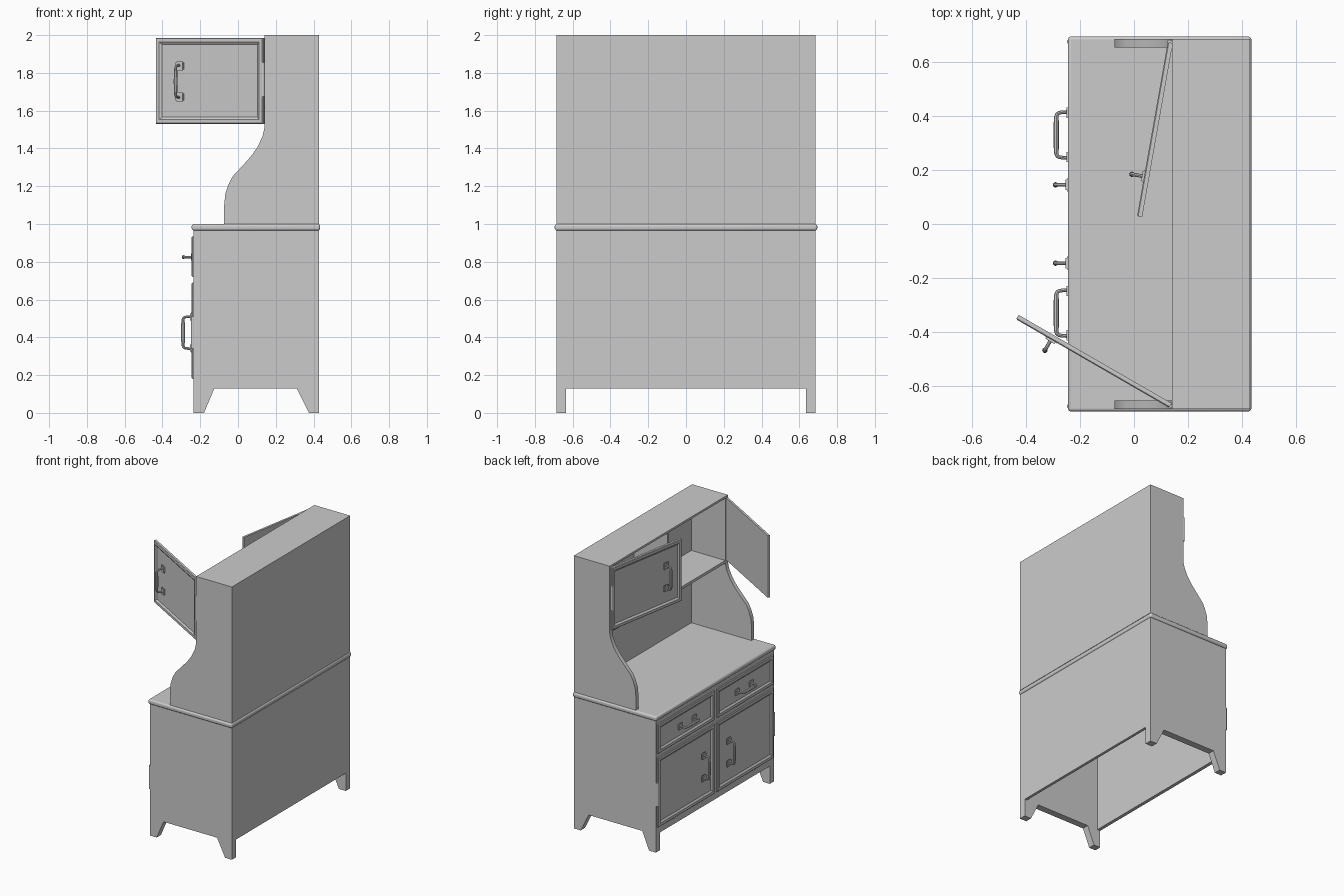
import bpy, bmesh, math
from mathutils import Matrix, Vector

if "Cube" in bpy.data.objects:
    bpy.data.objects.remove(bpy.data.objects["Cube"])


def finish(name, bm, bevel=0.0, matrix=None):
    bmesh.ops.recalc_face_normals(bm, faces=bm.faces)
    mesh = bpy.data.meshes.new(name)
    bm.to_mesh(mesh)
    bm.free()
    ob = bpy.data.objects.new(name, mesh)
    bpy.context.collection.objects.link(ob)
    if matrix:
        ob.matrix_world = matrix
    if bevel:
        mod = ob.modifiers.new("bevel", "BEVEL")
        mod.width, mod.segments = bevel, 3
    bpy.ops.object.select_all(action="DESELECT")
    ob.select_set(True)
    bpy.context.view_layer.objects.active = ob
    bpy.ops.object.shade_smooth_by_angle(angle=math.radians(35))
    return ob


def add_box(bm, x, y, z):
    size = Matrix.Diagonal((x[1] - x[0], y[1] - y[0], z[1] - z[0], 1))
    mid = Matrix.Translation((sum(x) / 2, sum(y) / 2, sum(z) / 2))
    return bmesh.ops.create_cube(bm, size=1, matrix=mid @ size)["verts"]


def box(name, x, y, z, bevel=0.0):
    bm = bmesh.new()
    add_box(bm, x, y, z)
    return finish(name, bm, bevel)


def prism(name, pts, y0, y1):
    """Extrude an (x, z) outline along y."""
    bm = bmesh.new()
    face = bm.faces.new([bm.verts.new((x, y0, z)) for x, z in pts])
    ext = bmesh.ops.extrude_face_region(bm, geom=[face])["geom"]
    bmesh.ops.translate(bm, vec=(0, y1 - y0, 0),
                        verts=[v for v in ext if isinstance(v, bmesh.types.BMVert)])
    return finish(name, bm)


def framed_panel(name, x, y, z, matrix=None):
    """Board whose -x face has a raised frame around a sunk panel."""
    bm = bmesh.new()
    add_box(bm, x, y, z)
    bm.normal_update()
    front = min(bm.faces, key=lambda f: f.calc_center_median().x)
    bmesh.ops.inset_region(bm, faces=[front], thickness=0.006, depth=0.004)
    bmesh.ops.inset_region(bm, faces=[front], thickness=0.026, depth=0)
    bmesh.ops.inset_region(bm, faces=[front], thickness=0.018, depth=-0.009)
    return finish(name, bm, matrix=matrix)


def handle_mesh():
    """Upright bow handle, standing out toward -x."""
    cu = bpy.data.curves.new("handle_bar", "CURVE")
    cu.dimensions = "3D"
    cu.bevel_depth, cu.bevel_resolution = 0.0085, 2
    sp = cu.splines.new("NURBS")
    path = [(0, -.085), (-.025, -.085), (-.05, -.08), (-.05, -.045),
            (-.05, .045), (-.05, .08), (-.025, .085), (0, .085)]
    sp.points.add(len(path) - 1)
    for p, (x, z) in zip(sp.points, path):
        p.co = (x, 0, z, 1)
        p.radius = 1.2 if abs(z) < .06 else 0.8
    sp.use_endpoint_u, sp.order_u, sp.resolution_u = True, 3, 4
    tmp = bpy.data.objects.new("handle_bar", cu)
    bpy.context.collection.objects.link(tmp)
    bpy.context.view_layer.update()
    bar = bpy.data.meshes.new_from_object(
        tmp.evaluated_get(bpy.context.evaluated_depsgraph_get()))
    bpy.data.objects.remove(tmp)
    bm = bmesh.new()
    bm.from_mesh(bar)
    for s in (-1, 1):
        plate = add_box(bm, (-.012, .001), (-.024, .024), (s * .082 - .024, s * .082 + .024))
        edges = list({e for v in plate for e in v.link_edges})
        bmesh.ops.bevel(bm, geom=edges, offset=0.005, segments=2, affect="EDGES")
    return bm


def handle(name, matrix):
    return finish(name, handle_mesh(), matrix=matrix)


def hinge(name, x, y, z0, z1):
    bm = bmesh.new()
    bmesh.ops.create_cone(bm, cap_ends=True, segments=12, radius1=.009, radius2=.009,
                          depth=z1 - z0, matrix=Matrix.Translation((x, y, (z0 + z1) / 2)))
    return finish(name, bm)


T = Matrix.Translation

# Side panels: base with tapered feet, and scrolled upper side
base_side = [(-.235, 0), (-.18, 0), (-.125, .13), (.31, .13), (.375, 0),
             (.43, 0), (.43, .965), (-.235, .965)]
hutch_side = [(-.073, 1), (.43, 1), (.43, 2), (.14, 2), (.14, 1.51), (.13, 1.465),
              (.105, 1.41), (.07, 1.36), (.03, 1.315), (-.03, 1.25), (-.05, 1.21),
              (-.067, 1.16), (-.073, 1.1)]
for s, side in ((-1, "right"), (1, "left")):
    prism(side + "_base_side", base_side, s * .635, s * .685)
    prism(side + "_hutch_side", hutch_side, s * .655, s * .685)

# Carcass boards; the base is open underneath
inner = (-.66, .66)
box("base_front", (-.235, -.21), (-.64, .64), (.13, .965))
box("base_back", (.41, .43), (-.64, .64), (.13, .965))
box("drawer_shelf", (-.22, .42), (-.64, .64), (.69, .71))
box("counter_top", (-.245, .435), (-.695, .695), (.965, 1.0), 0.012)
box("hutch_back", (.415, .43), inner, (1, 2))
box("hutch_top", (.14, .43), inner, (1.985, 2))
box("cupboard_shelf", (.14, .42), inner, (1.51, 1.53))
box("cupboard_divider", (.145, .42), (-.008, .008), (1.53, 1.985))

# Drawers and lower doors with their handles and hinges
for s, side in ((-1, "right"), (1, "left")):
    y = sorted((s * .015, s * .67))
    framed_panel(side + "_drawer", (-.241, -.234), y, (.72, .935))
    framed_panel(side + "_lower_door", (-.241, -.234), y, (.18, .69))
    handle(side + "_drawer_handle",
           T((-.238, s * .33, .825)) @ Matrix.Rotation(math.pi / 2, 4, "X"))
    handle(side + "_lower_door_handle", T((-.241, s * .145, .425)))
    hinge(side + "_lower_hinge", -.24, s * .675, .34, .51)

# Upper doors, swung open on their outer edges
for s, side, angle in ((-1, "right", 60), (1, "left", -10)):
    m = T((.135, s * .672, 0)) @ Matrix.Rotation(math.radians(angle), 4, "Z")
    framed_panel(side + "_upper_door", (-.006, .009), sorted((0, -s * .655)), (1.53, 1.985), m)
    handle(side + "_upper_door_handle", m @ T((-.006, -s * .505, 1.755)))
    hinge(side + "_upper_hinge", .132, s * .674, 1.675, 1.855)
